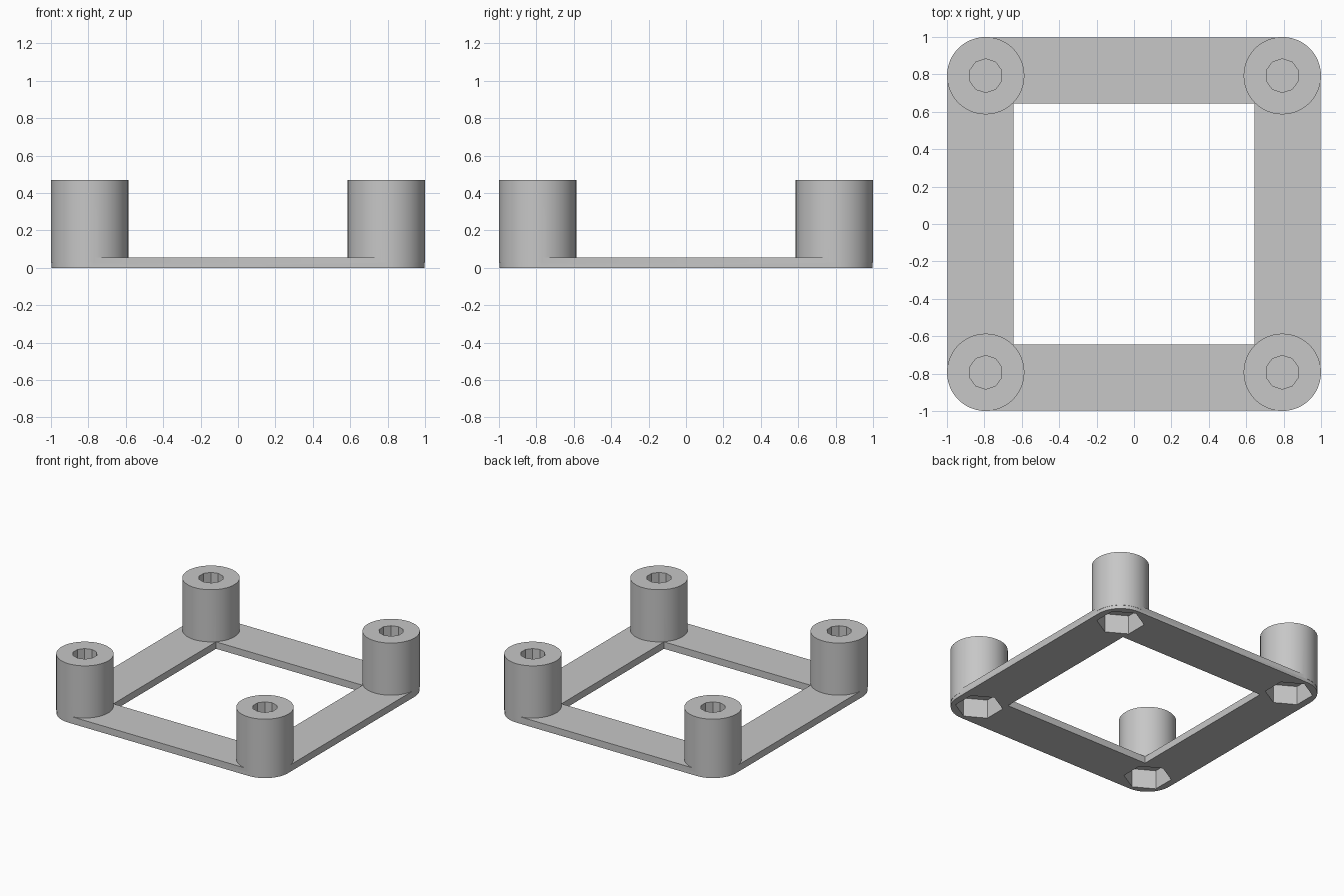
import bpy
import bmesh
from math import pi, radians
from mathutils import Matrix

cube = bpy.data.objects.get("Cube")
if cube:
    bpy.data.objects.remove(cube, do_unlink=True)

POST_R, POST_H = 0.207, 0.47
POST_C = 1 - POST_R          # post centre offset
PLATE_T = 0.055
INNER = 0.645                # half width of the window
POCKET_D = 0.15              # nut pocket depth
WEB = 0.015                  # thin web between pocket and screw hole

grey = bpy.data.materials.new("light grey")
grey.use_nodes = True
colour = (0.57, 0.57, 0.57, 1)
grey.diffuse_color = colour
grey.node_tree.nodes["Principled BSDF"].inputs["Base Color"].default_value = colour


def make(name, bm):
    mesh = bpy.data.meshes.new(name)
    bm.to_mesh(mesh)
    bm.free()
    mesh.materials.append(grey)
    obj = bpy.data.objects.new(name, mesh)
    bpy.context.collection.objects.link(obj)
    return obj


def box(name, half, z0, z1, corner=0):
    bm = bmesh.new()
    size = Matrix.Diagonal((2 * half, 2 * half, z1 - z0, 1))
    bmesh.ops.create_cube(bm, size=1, matrix=Matrix.Translation((0, 0, (z0 + z1) / 2)) @ size)
    if corner:
        uprights = [e for e in bm.edges if abs(e.verts[0].co.z - e.verts[1].co.z) > 0.01]
        bmesh.ops.bevel(bm, geom=uprights, offset=corner, segments=12,
                        profile=0.5, affect='EDGES')
    return make(name, bm)


def four_prisms(name, sides, radius, z0, z1, turn=0):
    """One upright prism at each corner."""
    bm = bmesh.new()
    for sx in (-1, 1):
        for sy in (-1, 1):
            place = Matrix.Translation((sx * POST_C, sy * POST_C, (z0 + z1) / 2))
            bmesh.ops.create_cone(bm, cap_ends=True, segments=sides, radius1=radius,
                                  radius2=radius, depth=z1 - z0,
                                  matrix=place @ Matrix.Rotation(turn, 4, 'Z'))
    return make(name, bm)


def combine(target, tool, operation):
    mod = target.modifiers.new(operation.lower(), 'BOOLEAN')
    mod.operation, mod.solver, mod.object = operation, 'EXACT', tool
    bpy.context.view_layer.objects.active = target
    bpy.ops.object.modifier_apply(modifier=mod.name)
    bpy.data.objects.remove(tool, do_unlink=True)


# Flat square frame with rounded corners
frame = box("standoff_frame", 0.998, 0, PLATE_T, corner=POST_R - 0.002)
combine(frame, box("window_cutter", INNER, -0.1, 0.2), 'DIFFERENCE')

# Corner posts
combine(frame, four_prisms("corner_posts", 48, POST_R, PLATE_T / 2, POST_H), 'UNION')

# Blind screw holes from above, hexagonal nut pockets from below
combine(frame, four_prisms("screw_hole_cutter", 10, 0.09, POCKET_D + WEB, POST_H + 0.1, pi / 2 + pi / 10 + pi / 10 * 4),
        'DIFFERENCE')
combine(frame, four_prisms("nut_pocket_cutter", 6, 0.173, -0.1, POCKET_D), 'DIFFERENCE')

# Smooth walls, crisp edges
bpy.ops.object.select_all(action='DESELECT')
frame.select_set(True)
bpy.context.view_layer.objects.active = frame
bpy.ops.object.shade_smooth_by_angle(angle=radians(25))
